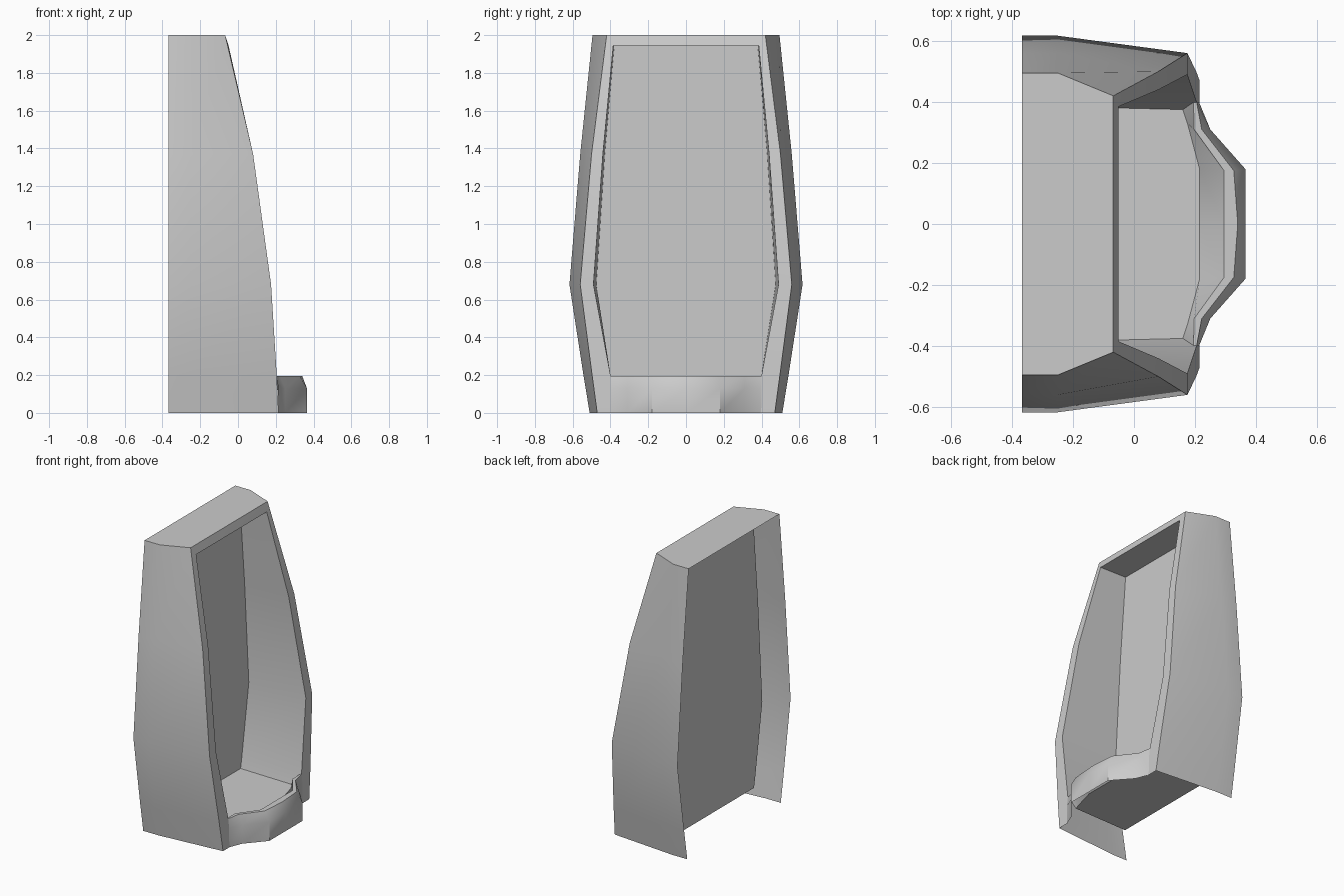
import bpy, bmesh, math

if "Cube" in bpy.data.objects:
    bpy.data.objects.remove(bpy.data.objects["Cube"])


def make_object(name, strips, caps=(), angle=30):
    """Build quad strips between neighbouring loops, plus n-gon caps."""
    bm = bmesh.new()
    for loops in strips:
        rows = [[bm.verts.new(p) for p in loop] for loop in loops]
        for a, b in zip(rows, rows[1:]):
            for i in range(len(a) - 1):
                bm.faces.new((a[i], a[i + 1], b[i + 1], b[i]))
    for cap in caps:
        bm.faces.new([bm.verts.new(p) for p in cap])
    bmesh.ops.remove_doubles(bm, verts=bm.verts, dist=0.0005)
    bmesh.ops.recalc_face_normals(bm, faces=bm.faces)
    mesh = bpy.data.meshes.new(name)
    bm.to_mesh(mesh)
    bm.free()
    obj = bpy.data.objects.new(name, mesh)
    bpy.context.collection.objects.link(obj)
    bpy.ops.object.select_all(action='DESELECT')
    obj.select_set(True)
    bpy.context.view_layer.objects.active = obj
    bpy.ops.object.shade_smooth_by_angle(angle=math.radians(angle))
    return obj


def arch(half):
    """Mirror a half profile (bottom to top) into an arch across y."""
    return [(x, -y, z) for x, y, z in half] + [(x, y, z) for x, y, z in reversed(half)]


# Arch sections of the cabinet, from bottom to top
levels = [0, 0.2, 0.68, 1.37, 2.0]
side_y = [0.51, 0.543, 0.617, 0.56, 0.495]
back = arch([(-0.367, y, z) for y, z in zip(side_y, levels)])
middle = arch([(-0.25, y, z) for y, z in zip(side_y, levels)])
front = arch([(0.215, 0.47, 0), (0.205, 0.497, 0.2), (0.175, 0.56, 0.68),
              (0.08, 0.50, 1.37), (-0.068, 0.42, 2.0)])
opening = [(0.205, 0.40, 0.2), (0.175, 0.49, 0.68), (0.08, 0.44, 1.37), (-0.05, 0.385, 1.945)]
rim = arch([(0.215, 0.385, 0)] + opening)
make_object("outer_shell", [[back, middle, front, rim]])

# Recess walls, back panel and floor
recess_front = arch([(0.16, 0.375, 0.12)] + opening)
panel = arch([(-0.25, 0.385, 0.12), (-0.25, 0.40, 0.2), (-0.25, 0.475, 0.68),
              (-0.25, 0.43, 1.37), (-0.25, 0.38, 1.945)])
floor_half = [(0.16, 0.375, 0.12), (0.175, 0.33, 0.12), (0.215, 0.18, 0.12)]
floor = [(-0.25, -0.385, 0.12)] + arch(floor_half) + [(-0.25, 0.385, 0.12)]
make_object("recess", [[recess_front, panel]], [panel, floor])


# Front lip: each line runs across y, from the outer bottom over the top to the floor
def across(pts, centre_x, z):
    half = [(x, y, z) for x, y in pts]
    return [(x, -y, z) for x, y, z in half] + [(centre_x, 0, z)] + half[::-1]


outer = [(0.213, 0.40), (0.25, 0.31), (0.365, 0.18)]
lip = [
    across(outer, 0.365, 0),
    across(outer, 0.365, 0.13),
    across([(0.205, 0.40), (0.222, 0.31), (0.327, 0.175)], 0.34, 0.195),
    across([(0.195, 0.40), (0.197, 0.31), (0.295, 0.175)], 0.295, 0.195),
    across([(x, y) for x, y, z in floor_half], 0.215, 0.12),
]
make_object("front_lip", [lip], angle=40)
